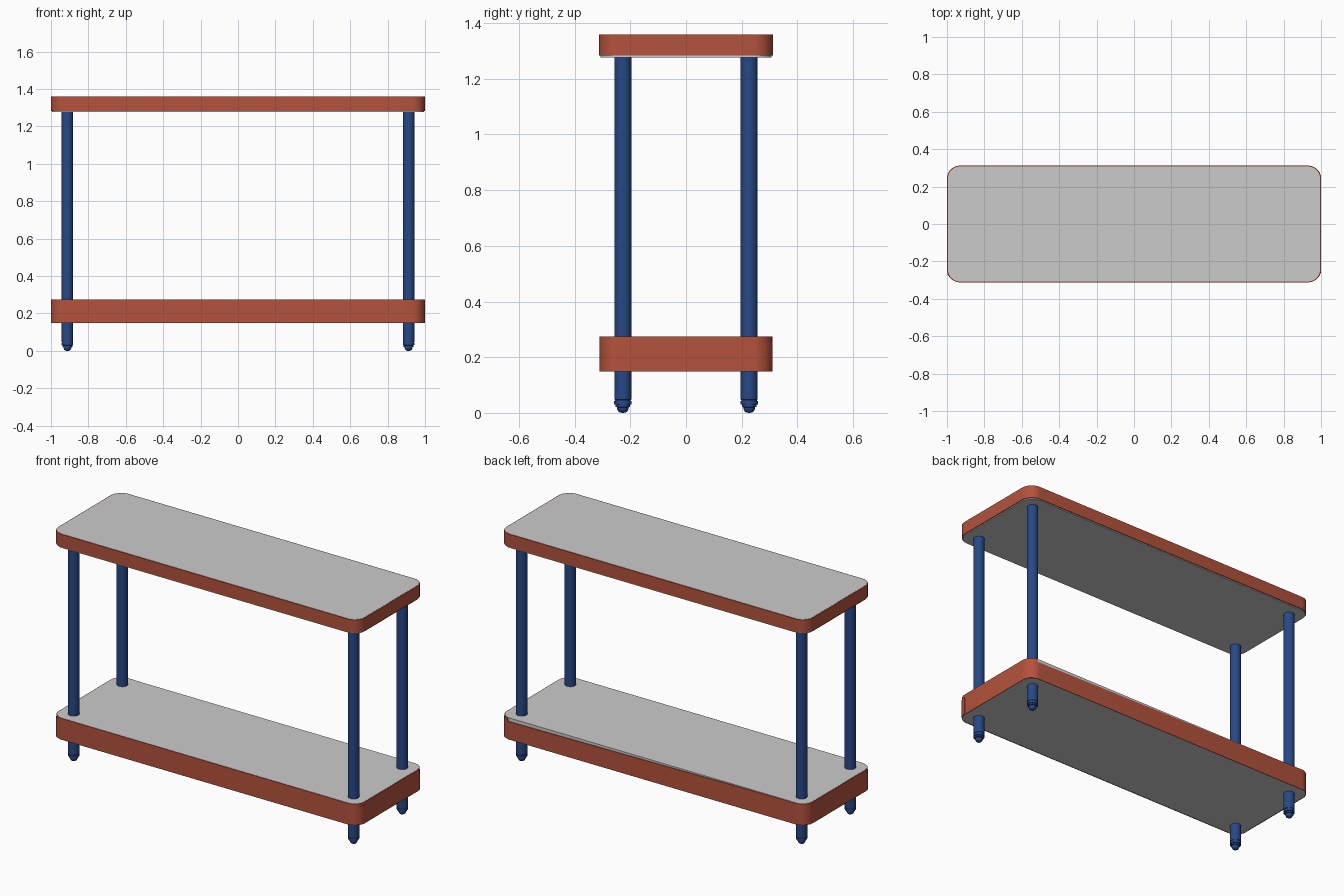
import bpy, bmesh, math

if "Cube" in bpy.data.objects:
    bpy.data.objects.remove(bpy.data.objects["Cube"])

HX, HY, R = 1.0, 0.312, 0.07   # shelf half sizes and corner radius


def paint(name, col):
    m = bpy.data.materials.new(name)
    m.diffuse_color = (*col, 1)
    m.use_nodes = True
    m.node_tree.nodes["Principled BSDF"].inputs["Base Color"].default_value = m.diffuse_color
    return m


RED = paint("red_edging", (0.46, 0.085, 0.045))
BLUE = paint("blue_metal", (0.02, 0.065, 0.24))


def finish(name, bm, mat=None):
    bmesh.ops.recalc_face_normals(bm, faces=bm.faces)
    me = bpy.data.meshes.new(name)
    bm.to_mesh(me)
    bm.free()
    ob = bpy.data.objects.new(name, me)
    bpy.context.collection.objects.link(ob)
    if mat:
        me.materials.append(mat)
    bpy.ops.object.select_all(action='DESELECT')
    ob.select_set(True)
    bpy.context.view_layer.objects.active = ob
    bpy.ops.object.shade_smooth_by_angle(angle=math.radians(35))
    return ob


def arc(sx, sy, a0, a1, inset, n=10):
    """Points round one shelf corner, angles in degrees."""
    cx, cy, r = sx * (HX - R), sy * (HY - R), R - inset
    return [(cx + r * math.cos(math.radians(a0 + (a1 - a0) * i / n)),
             cy + r * math.sin(math.radians(a0 + (a1 - a0) * i / n)))
            for i in range(n + 1)]


def outline(inset):
    return (arc(1, 1, 0, 90, inset) + arc(-1, 1, 90, 180, inset)
            + arc(-1, -1, 180, 270, inset) + arc(1, -1, 270, 360, inset))


def board(name, z0, z1):
    bm = bmesh.new()
    f = bm.faces.new([bm.verts.new((x, y, z0)) for x, y in outline(0.005)])
    ext = bmesh.ops.extrude_face_region(bm, geom=[f])
    for v in ext["geom"]:
        if isinstance(v, bmesh.types.BMVert):
            v.co.z = z1
    return finish(name, bm)


def strip(name, outer, inner, z0, z1, closed=True, drop=0):
    """Thin upright edging between two outlines."""
    bm = bmesh.new()
    rings = []
    for (xo, yo), (xi, yi) in zip(outer, inner):
        # the back edging sags a little towards its right end
        t = z1 - (drop if yo > HY - 0.004 and xo > 0 else 0)
        rings.append([bm.verts.new(c) for c in
                      ((xo, yo, z0), (xo, yo, t), (xi, yi, t), (xi, yi, z0))])
    n = len(rings)
    for i in range(n if closed else n - 1):
        a, b = rings[i], rings[(i + 1) % n]
        for k in range(4):
            bm.faces.new((a[k], a[(k + 1) % 4], b[(k + 1) % 4], b[k]))
    if not closed:
        bm.faces.new(rings[0])
        bm.faces.new(rings[-1])
    return finish(name, bm, RED)


# Shelves with red edging
board("top_board", 1.277, 1.36)
strip("top_edging", outline(0), outline(0.005), 1.283, 1.359)
board("lower_board", 0.15, 0.275)
strip("lower_edging", outline(0.001), outline(0.005), 0.149, 0.274, drop=0.02)

# Overlapping edging ends at three corners of the lower shelf
for name, sx, sy, a0, a1 in (("front_left", -1, -1, 180, 235),
                             ("front_right", 1, -1, 320, 360),
                             ("back_right", 1, 1, 15, 55)):
    strip("edging_overlap_" + name, arc(sx, sy, a0, a1, -0.001),
          arc(sx, sy, a0, a1, 0.003), 0.15, 0.258, closed=False)


# Legs with stepped, rounded feet
LEG = [(0, 0), (0.01, 0.001), (0.017, 0.006), (0.021, 0.015), (0.021, 0.02),
       (0.026, 0.022), (0.026, 0.03), (0.031, 0.031), (0.031, 0.042),
       (0.0285, 0.043), (0.0285, 0.047), (0.0305, 0.048), (0.0305, 1.28), (0, 1.28)]


def leg(name, x, y):
    bm = bmesh.new()
    vs = [bm.verts.new((r, 0, z)) for r, z in LEG]
    es = [bm.edges.new(p) for p in zip(vs, vs[1:])]
    bmesh.ops.spin(bm, geom=vs + es, cent=(0, 0, 0), axis=(0, 0, 1),
                   angle=2 * math.pi, steps=32)
    bmesh.ops.remove_doubles(bm, verts=bm.verts, dist=1e-5)
    finish(name, bm, BLUE).location = (x, y, 0)


for sx, side in ((-1, "left"), (1, "right")):
    for sy, end in ((-1, "front"), (1, "back")):
        leg(f"{end}_{side}_leg", sx * 0.912, sy * 0.227)
